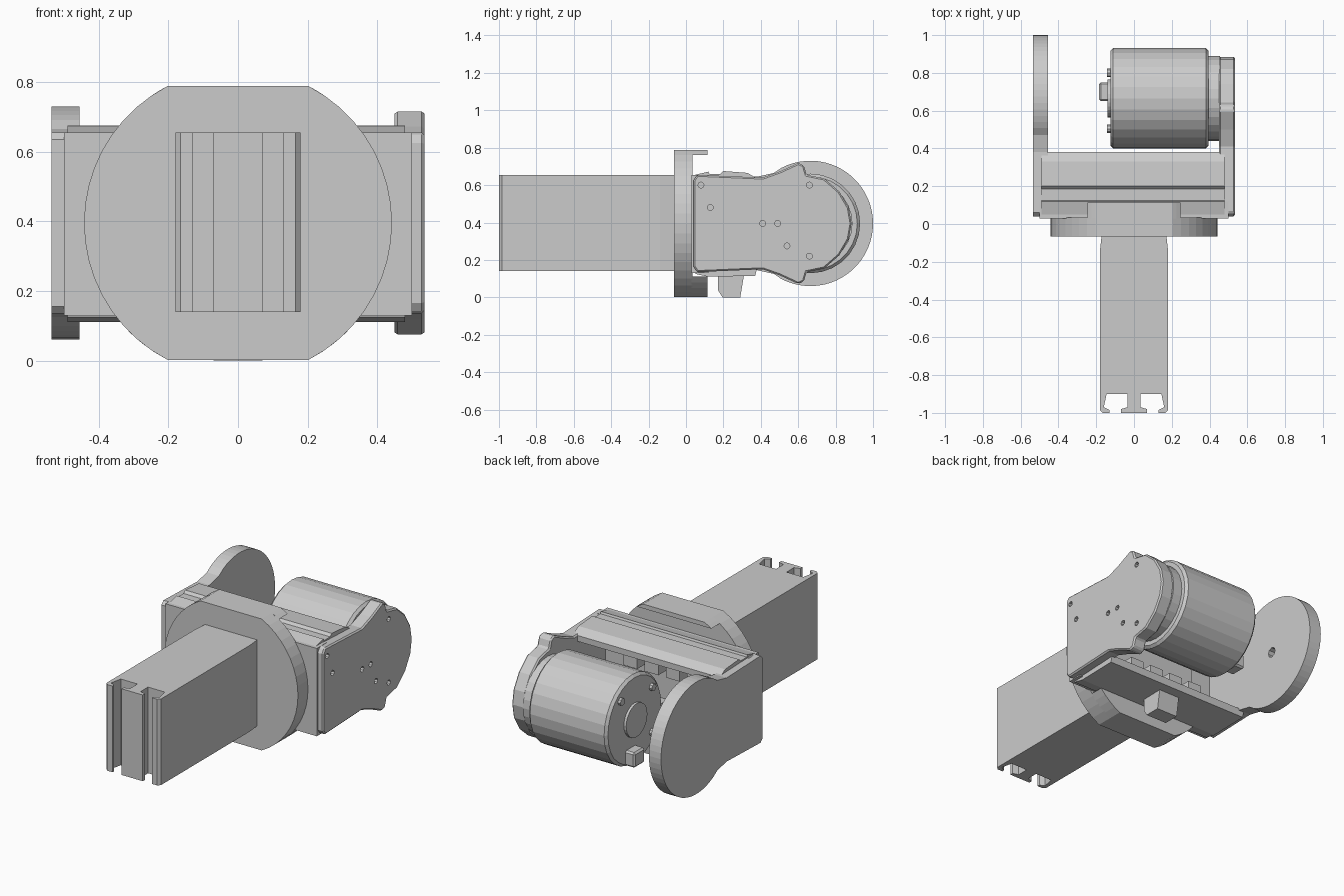
import bpy, bmesh
from math import sin, cos, pi, radians, acos
from mathutils import Vector

if "Cube" in bpy.data.objects:
    bpy.data.objects.remove(bpy.data.objects["Cube"])

ZC = 0.395          # common centre height
YC = 0.665          # motor axis position


def prism(name, pts, axis, a, b, bevel=0):
    """Extrude a 2D outline along an axis: x -> (y,z), y -> (x,z), z -> (x,y)."""
    place = {'x': lambda p, t: (t, p[0], p[1]),
             'y': lambda p, t: (p[0], t, p[1]),
             'z': lambda p, t: (p[0], p[1], t)}[axis]
    bm = bmesh.new()
    face = bm.faces.new([bm.verts.new(place(p, a)) for p in pts])
    ext = bmesh.ops.extrude_face_region(bm, geom=[face])
    verts = [v for v in ext['geom'] if isinstance(v, bmesh.types.BMVert)]
    bmesh.ops.translate(bm, verts=verts, vec=Vector(place((0, 0), b - a)))
    bmesh.ops.recalc_face_normals(bm, faces=bm.faces)
    me = bpy.data.meshes.new(name)
    bm.to_mesh(me)
    bm.free()
    ob = bpy.data.objects.new(name, me)
    bpy.context.collection.objects.link(ob)
    if bevel:
        m = ob.modifiers.new("bevel", 'BEVEL')
        m.width, m.segments, m.limit_method = bevel, 1, 'ANGLE'
        m.angle_limit = radians(40)
    return ob


def box(name, x0, x1, y0, y1, z0, z1, bevel=0):
    return prism(name, [(x0, y0), (x1, y0), (x1, y1), (x0, y1)], 'z', z0, z1, bevel)


def arc(cx, cz, r, start, end, n):
    return [(cx + r * cos(radians(start + (end - start) * i / n)),
             cz + r * sin(radians(start + (end - start) * i / n))) for i in range(n + 1)]


def circle(cx, cz, r, n):
    return arc(cx, cz, r, 0, 360, n)[:-1]


def mirror_z(half):
    """Close a (y,z) outline by reflecting its upper half about the centre height."""
    return half + [(y, 2 * ZC - z) for y, z in reversed(half) if abs(z - ZC) > 1e-4]


def drill(target, name, holes, r, a, b):
    for i, (y, z) in enumerate(holes):
        c = prism(f"{name}_cutter_{i}", circle(y, z, r, 8), 'x', a, b)
        c.hide_render = True
        c.hide_set(True)
        m = target.modifiers.new("hole", 'BOOLEAN')
        m.object, m.operation, m.solver = c, 'DIFFERENCE', 'EXACT'


# slotted arm beam: T-slot end profile extruded vertically
half = [(0.07, -1), (0.07, -0.98), (0.035, -0.97), (0.035, -0.9), (0.145, -0.9),
        (0.16, -0.97), (0.13, -0.985), (0.13, -1), (0.165, -1), (0.18, -0.985),
        (0.18, -0.14), (0.17, -0.05)]
prism("arm_beam", half + [(-x, y) for x, y in reversed(half)], 'z', 0.14, 0.655)

# round mounting flange with flat top and bottom
a = math_angle = 90 - 26.5
R = 0.442
flange = arc(0, ZC, R, -62.7, 62.7, 18) + arc(0, ZC, R, 117.3, 242.7, 18)
prism("mounting_flange", flange, 'y', -0.065, 0.035)
prism("flange_top_lip", arc(0, ZC, R, 56, 62.7, 2) + arc(0, ZC, R, 117.3, 124, 2), 'y', 0.03, 0.115)
prism("flange_bottom_lip", arc(0, ZC, R, -62.7, -40, 4)
      + arc(0, ZC, R, 220, 242.7, 4), 'y', 0.03, 0.115)

# bracket back wall and bridging plates
box("bracket_back_wall", -0.5, 0.5, 0.03, 0.12, 0.13, 0.655)
prism("top_bridge", [(0.05, 0.6), (0.38, 0.6), (0.38, 0.635), (0.33, 0.665), (0.2, 0.675),
                     (0.185, 0.66), (0.125, 0.66), (0.12, 0.672), (0.05, 0.655)],
      'x', -0.49, 0.48)
prism("bottom_bridge", [(0.05, 0.125), (0.12, 0.11), (0.37, 0.115), (0.38, 0.155), (0.05, 0.17)],
      'x', -0.49, 0.48)

# plug under the bracket
prism("bottom_plug", [(0.17, 0.12), (0.17, 0.04), (0.195, 0.0), (0.29, 0.0), (0.31, 0.12)],
      'x', -0.07, 0.07)

# left side plate ending in a large disc
left = mirror_z([(0.04, 0.635), (0.06, 0.655), (0.38, 0.645), (0.47, 0.665)]
                + arc(YC, ZC, 0.335, 118, 0, 20))
lp = prism("left_side_plate", left, 'x', -0.535, -0.455)
drill(lp, "pivot", [(YC, ZC)], 0.03, -0.5, -0.4)

# right side plate with stepped shoulders around the motor end
right = mirror_z([(0.04, 0.625), (0.06, 0.655), (0.41, 0.64), (0.5, 0.672), (0.6, 0.718),
                  (0.63, 0.705), (0.645, 0.655), (0.74, 0.635), (0.82, 0.565),
                  (0.87, 0.48), (0.885, ZC)])
rp = prism("right_side_plate", right, 'x', 0.45, 0.535, 0.008)
drill(rp, "screw", [(0.13, 0.48), (0.41, ZC), (0.49, ZC), (0.54, 0.275),
                    (0.66, 0.6), (0.66, 0.22), (0.08, 0.6)], 0.016, 0.5, 0.6)

# motor drum: stacked discs along x
for name, r, x0, x1, bev in (("motor_drum", 0.266, -0.125, 0.395, 0.015),
                             ("motor_collar", 0.225, 0.39, 0.455, 0),
                             ("motor_end_ring", 0.10, -0.14, -0.12, 0)):
    prism(name, circle(YC, ZC, r, 28), 'x', x0, x1, bev)
box("motor_connector", -0.185, -0.115, 0.65, 0.75, 0.15, 0.24, 0.01)
for i, ang in enumerate((50, 140, 220)):
    y, z = YC + 0.21 * cos(radians(ang)), ZC + 0.21 * sin(radians(ang))
    prism(f"motor_screw_{i}", circle(y, z, 0.022, 8), 'x', -0.142, -0.12)

# electronics inside the bracket
box("circuit_board", -0.3, 0.3, 0.11, 0.15, 0.22, 0.56)
for i, x in enumerate((-0.22, -0.08, 0.06, 0.2)):
    box(f"upper_socket_{i}", x - 0.045, x + 0.045, 0.14, 0.24, 0.46, 0.54)
    box(f"lower_socket_{i}", x - 0.045, x + 0.045, 0.14, 0.27, 0.2, 0.28)
